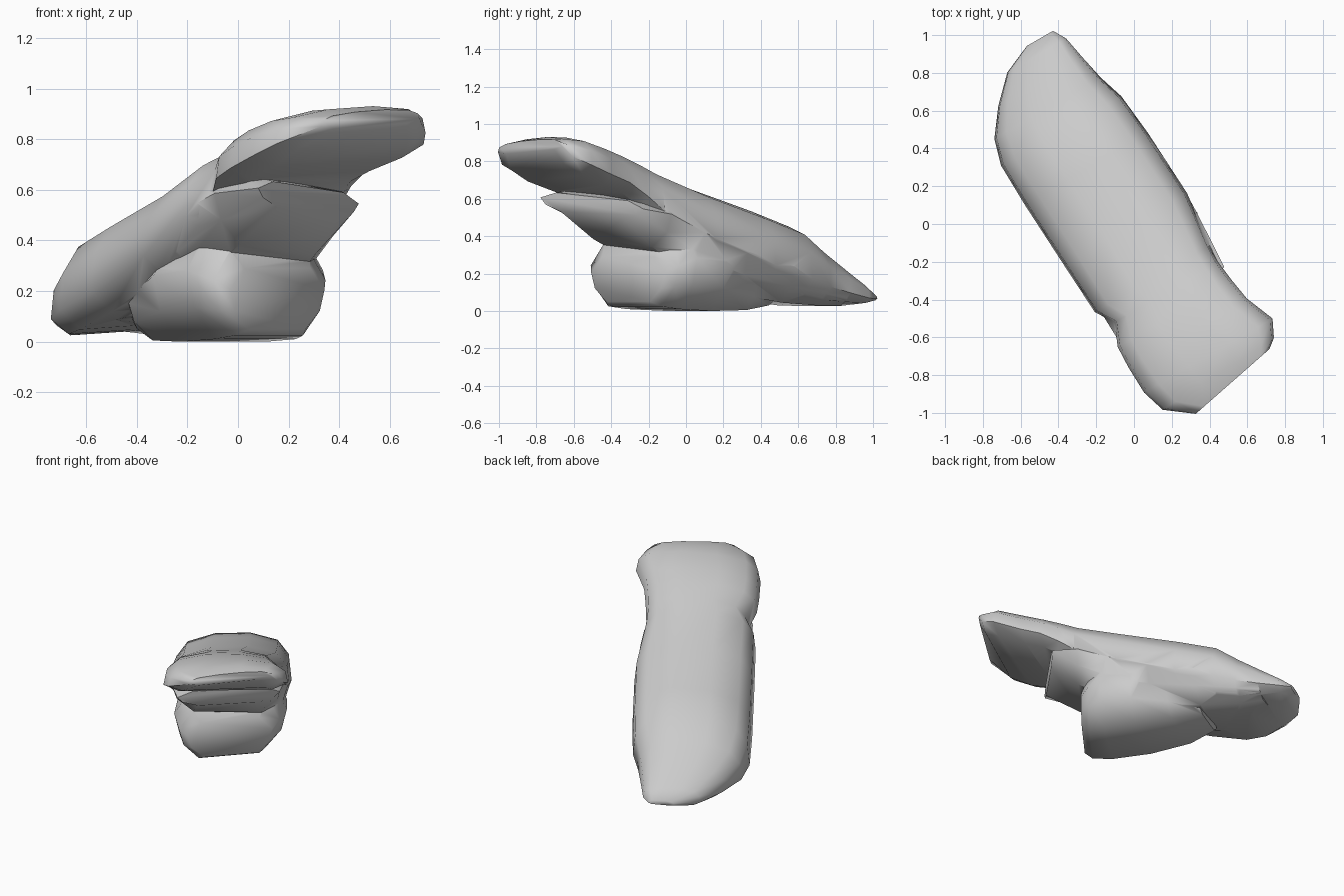
import bpy, bmesh, math
from mathutils import Vector

cube = bpy.data.objects.get("Cube")
if cube:
    bpy.data.objects.remove(cube, do_unlink=True)

# Weathered stone colour
stone = bpy.data.materials.new("stone_grey")
stone.use_nodes = True
colour = (0.6, 0.6, 0.6, 1)
stone.diffuse_color = colour
bsdf = next(n for n in stone.node_tree.nodes if n.type == 'BSDF_PRINCIPLED')
bsdf.inputs["Base Color"].default_value = colour

# The rock runs diagonally: "along" points to the overhang, "across" to its side
along = Vector((0.5, -0.866, 0))
across = Vector((0.866, 0.5, 0))


def mirrored(half):
    """Full section from its right half, listed bottom to top."""
    return half + [(-w, h) for w, h in reversed(half)]


def loft(name, half, tilt, stations):
    """Closed rock lobe; station: along, low side, high side, bottom, top, slant."""
    bm = bmesh.new()
    rings = []
    for s, low, high, bottom, top, slant in stations:
        ring = []
        for w, h in mirrored(half):
            t = (low + high) / 2 + w * (high - low) / 2
            z = bottom + h * (top - bottom) + tilt * t
            ring.append(bm.verts.new(along * (s + slant * t) + across * t + Vector((0, 0, z))))
        rings.append(ring)
    count = len(rings[0])
    for a, b in zip(rings, rings[1:]):
        for i in range(count):
            j = (i + 1) % count
            bm.faces.new((a[i], a[j], b[j], b[i]))
    bm.faces.new(rings[0])
    bm.faces.new(rings[-1])
    bmesh.ops.recalc_face_normals(bm, faces=bm.faces)
    mesh = bpy.data.meshes.new(name)
    bm.to_mesh(mesh)
    bm.free()
    mesh.materials.append(stone)
    obj = bpy.data.objects.new(name, mesh)
    bpy.context.collection.objects.link(obj)
    return obj


slab_half = [(.75, 0), (1, .22), (.96, .6), (.77, .86), (.3, 1)]
lobe_half = [(.6, 0), (.9, .3), (1, .65), (.7, 1)]

# Long sloping slab, from the low tail to the overhanging lip
rock = loft("overhanging_rock", slab_half, .06, [
    (-1.10, -.02, .14, .05, .08, 0),
    (-1.03, -.18, .18, .035, .14, 0),
    (-.90, -.31, .205, .04, .24, 0),
    (-.76, -.415, .235, .05, .345, 0),
    (-.62, -.455, .28, .07, .45, 0),
    (-.38, -.45, .305, .14, .53, 0),
    (0, -.43, .325, .29, .645, 0),
    (.30, -.413, .29, .45, .76, 0),
    (.40, -.35, .285, .54, .80, 0),
    (.52, -.40, .30, .62, .845, 0),
    (.64, -.405, .32, .66, .885, 0),
    (.80, -.40, .385, .71, .92, 0),
    (.91, -.36, .34, .77, .925, -.05),
    (.99, -.22, .29, .85, .91, -.2),
])

# Ledge under the lip, running back to the tail
ledge = loft("middle_ledge", lobe_half, -.1, [
    (-.90, -.25, .19, .04, .18, 0),
    (-.75, -.36, .225, .04, .28, 0),
    (-.50, -.40, .29, .06, .38, 0),
    (-.20, -.40, .315, .11, .48, 0),
    (.10, -.39, .32, .21, .58, -.1),
    (.36, -.38, .31, .36, .65, -.3),
    (.57, -.32, .30, .51, .61, -.45),
])

# Rounded foot that carries the rock
foot = loft("rock_foot", lobe_half, 0, [
    (-.48, -.20, .12, .03, .10, 0),
    (-.30, -.33, .24, .005, .25, 0),
    (-.05, -.38, .30, 0, .40, -.1),
    (.18, -.38, .32, .01, .43, -.2),
    (.29, -.34, .28, .025, .36, -.3),
    (.34, -.28, .24, .05, .29, -.3),
])

# Fuse the lobes into one stone
bpy.ops.object.select_all(action='DESELECT')
rock.select_set(True)
bpy.context.view_layer.objects.active = rock
for lobe in (ledge, foot):
    fuse = rock.modifiers.new("fuse", 'BOOLEAN')
    fuse.operation = 'UNION'
    fuse.solver = 'EXACT'
    fuse.object = lobe
    bpy.ops.object.modifier_apply(modifier=fuse.name)
    bpy.data.objects.remove(lobe, do_unlink=True)

# Smooth stone with sharp creases kept
bpy.ops.object.shade_smooth_by_angle(angle=math.radians(60))
